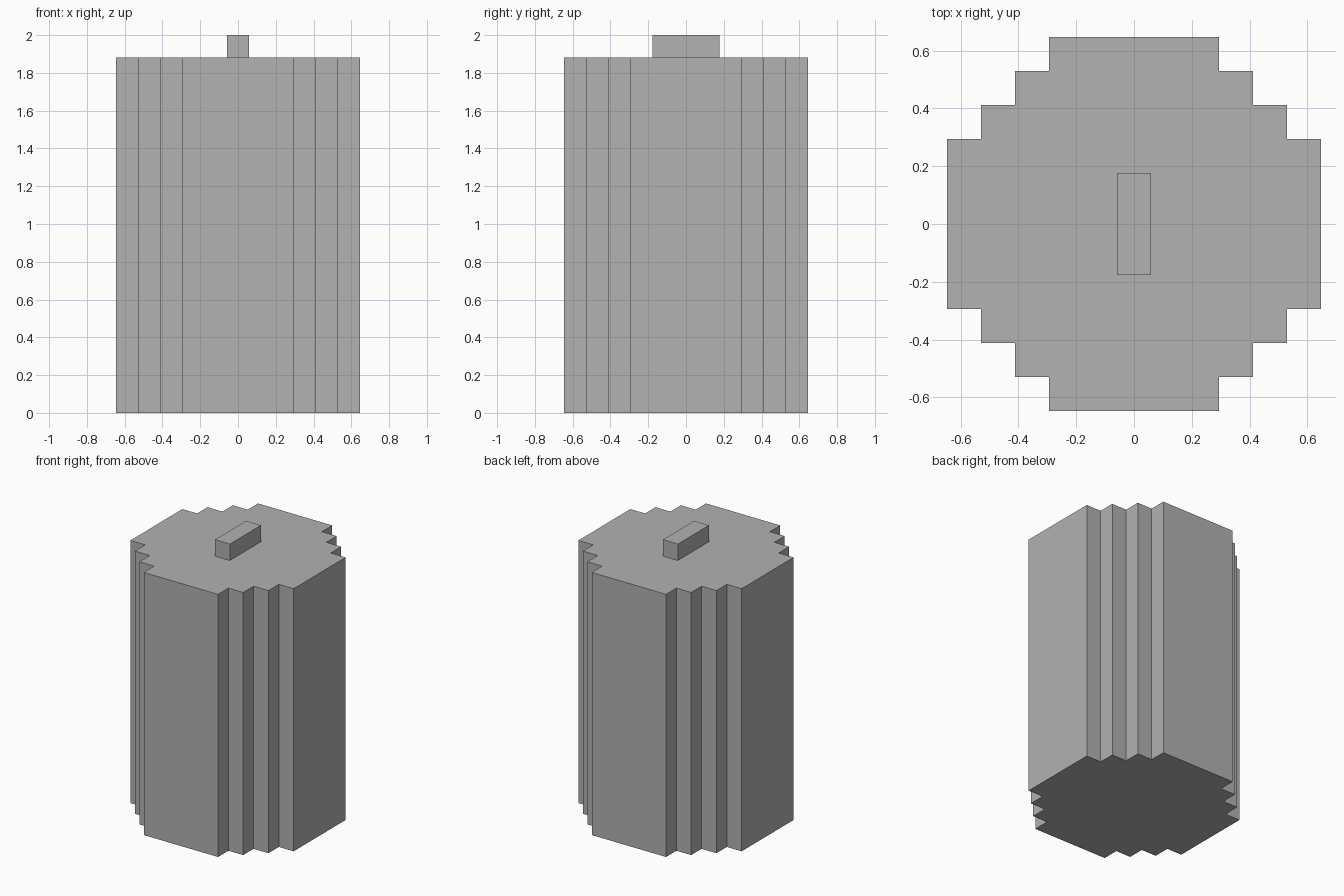
import bpy
import bmesh

cube = bpy.data.objects.get("Cube")
if cube:
    bpy.data.objects.remove(cube, do_unlink=True)

U = 2 / 17            # one block unit
BODY_HEIGHT = 16 * U

grey = bpy.data.materials.new("plain grey")
grey.use_nodes = True
colour = (0.445, 0.445, 0.445, 1)
grey.diffuse_color = colour
grey.node_tree.nodes["Principled BSDF"].inputs["Base Color"].default_value = colour


def extrude_outline(name, outline, bottom, height):
    """Raise a closed flat outline into a solid prism."""
    bm = bmesh.new()
    face = bm.faces.new([bm.verts.new((x, y, bottom)) for x, y in outline])
    raised = bmesh.ops.extrude_face_region(bm, geom=[face], use_keep_orig=True)
    top = [g for g in raised["geom"] if isinstance(g, bmesh.types.BMVert)]
    bmesh.ops.translate(bm, verts=top, vec=(0, 0, height))
    bmesh.ops.recalc_face_normals(bm, faces=bm.faces)
    mesh = bpy.data.meshes.new(name)
    bm.to_mesh(mesh)
    bm.free()
    mesh.materials.append(grey)
    obj = bpy.data.objects.new(name, mesh)
    bpy.context.collection.objects.link(obj)
    return obj


# Stepped round body: one quarter staircase, turned four times
quarter = []
for i in range(4):
    x, y = (5.5 - i) * U, (2.5 + i) * U
    quarter.append((x, y))
    if i < 3:
        quarter.append((x - U, y))
outline = []
for turn in range(4):
    outline += quarter
    quarter = [(-y, x) for x, y in quarter]
extrude_outline("stepped_body", outline, 0, BODY_HEIGHT)

# Small bar handle on the lid
hx, hy = U / 2, 1.5 * U
extrude_outline("top_handle", [(hx, -hy), (hx, hy), (-hx, hy), (-hx, -hy)], BODY_HEIGHT, U)
